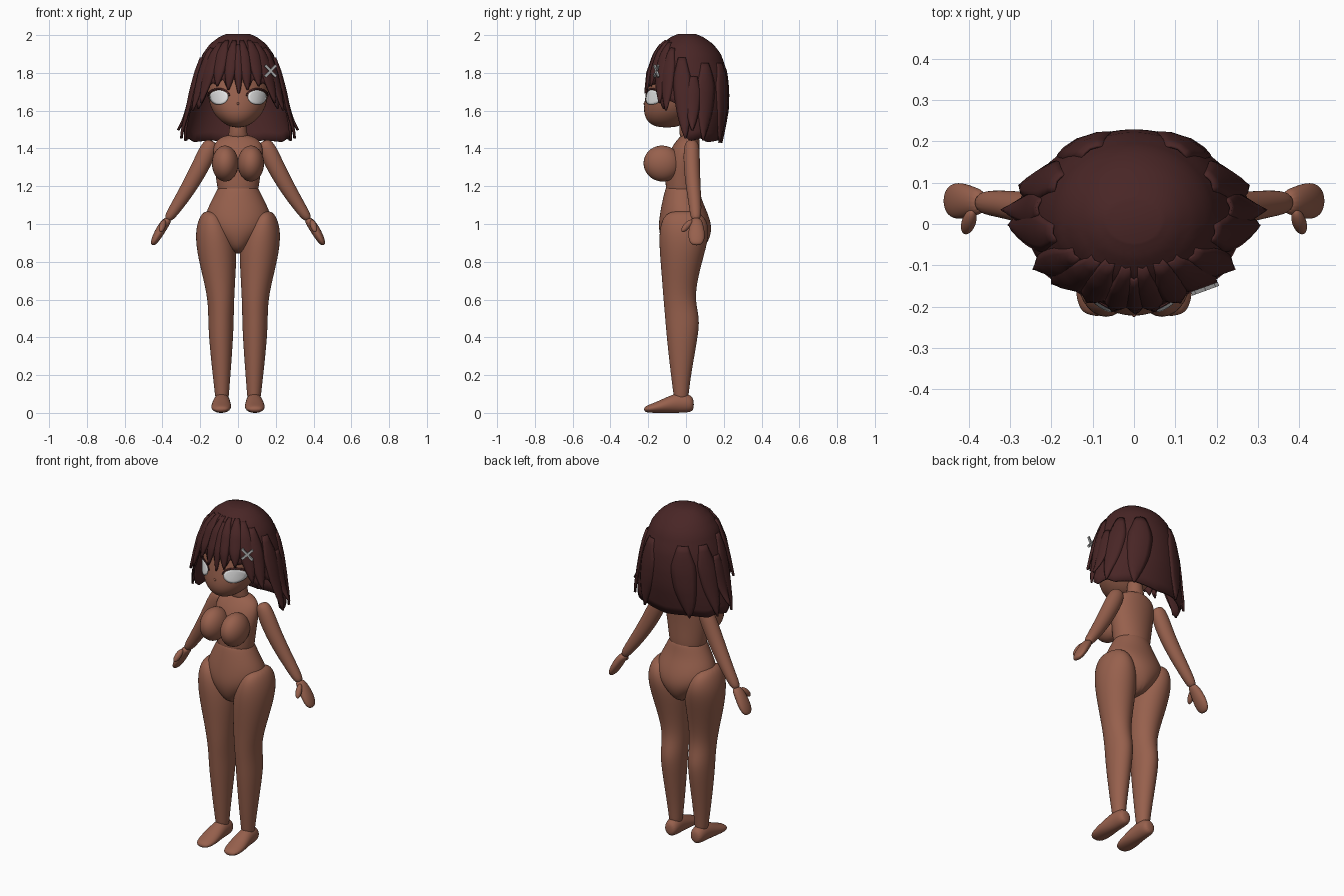
import bpy, bmesh, math
from mathutils import Vector

cube = bpy.data.objects.get("Cube")
if cube:
    bpy.data.objects.remove(cube, do_unlink=True)


def material(name, rgb):
    m = bpy.data.materials.new(name)
    m.use_nodes = True
    m.diffuse_color = (*rgb, 1)
    m.node_tree.nodes["Principled BSDF"].inputs["Base Color"].default_value = (*rgb, 1)
    return m


SKIN = material("brown skin", (0.31, 0.118, 0.074))
HAIR = material("dark red brown hair", (0.066, 0.019, 0.019))
WHITE = material("eye white", (0.8, 0.8, 0.8))
GREY = material("clip grey", (0.45, 0.45, 0.45))


def finish(name, bm, mat, subsurf=0, thickness=0):
    bmesh.ops.recalc_face_normals(bm, faces=bm.faces)
    mesh = bpy.data.meshes.new(name)
    bm.to_mesh(mesh)
    bm.free()
    mesh.materials.append(mat)
    mesh.polygons.foreach_set("use_smooth", [True] * len(mesh.polygons))
    ob = bpy.data.objects.new(name, mesh)
    bpy.context.collection.objects.link(ob)
    if subsurf:
        mod = ob.modifiers.new("Subdivision", "SUBSURF")
        mod.levels = mod.render_levels = subsurf
    if thickness:
        mod = ob.modifiers.new("Solidify", "SOLIDIFY")
        mod.thickness = thickness
        mod.offset = 0
    return ob


def bridge(bm, rows, closed=True):
    """Join rows of points into a skin of quads."""
    rows = [[bm.verts.new(p) for p in row] for row in rows]
    n = len(rows[0])
    for a, b in zip(rows, rows[1:]):
        for i in range(n if closed else n - 1):
            j = (i + 1) % n
            bm.faces.new((a[i], a[j], b[j], b[i]))
    return rows


def loft(name, rings, mat=SKIN, u=(1, 0, 0), v=(0, 1, 0), side=1):
    """Rings are x, y, z, half width along u, half depth along v."""
    u, v, bm = Vector(u), Vector(v), bmesh.new()
    rows = []
    for x, y, z, ru, rv in rings:
        row = []
        for k in range(16):
            a = math.tau * k / 16
            p = Vector((x, y, z)) + u * ru * math.cos(a) + v * rv * math.sin(a)
            row.append((p.x * side, p.y, p.z))
        rows.append(row)
    rows = bridge(bm, rows)
    bm.faces.new(rows[0])
    bm.faces.new(rows[-1])
    return finish(name, bm, mat, subsurf=2)


def ball(name, loc, scale, rot=(0, 0, 0), mat=SKIN):
    bm = bmesh.new()
    bmesh.ops.create_uvsphere(bm, u_segments=28, v_segments=18, radius=1)
    ob = finish(name, bm, mat)
    ob.location, ob.scale, ob.rotation_euler = loc, scale, rot
    return ob


# Torso, pelvis, neck and head
loft("upper_torso", [(0, .02, 1.475, .05, .04), (0, .015, 1.45, .115, .06),
                     (0, -.005, 1.4, .138, .078), (0, -.02, 1.32, .132, .09),
                     (0, -.02, 1.25, .12, .09), (0, -.02, 1.18, .11, .09),
                     (0, -.02, 1.15, .1, .08)])
loft("pelvis", [(0, -.02, 1.21, .095, .08), (0, -.02, 1.185, .112, .092),
                (0, -.02, 1.12, .145, .108), (0, -.01, 1.05, .18, .132),
                (0, -.004, .98, .175, .146), (0, -.004, .91, .1, .13),
                (0, -.01, .84, .03, .08)])
loft("neck", [(0, .02, 1.44, .065, .05), (0, .01, 1.48, .046, .046),
              (0, .005, 1.58, .045, .045)])
head = loft("head", [(0, -.1, 1.51, .03, .05), (0, -.105, 1.535, .085, .1),
                     (0, -.085, 1.59, .138, .145), (0, -.06, 1.66, .162, .162),
                     (0, -.04, 1.75, .17, .165), (0, -.02, 1.85, .155, .15),
                     (0, 0, 1.94, .08, .08)])
ball("nose", (0, -.217, 1.637), (.007, .008, .007))


def face_plate(name, rows, mat, closed):
    """Thin plate laid on the front of the head."""
    bm = bmesh.new()
    rows = bridge(bm, rows, closed)
    if closed:
        bm.faces.new(rows[-1])
    ob = finish(name, bm, mat)
    wrap = ob.modifiers.new("Shrinkwrap", "SHRINKWRAP")
    wrap.target = head
    wrap.wrap_method = "PROJECT"
    wrap.wrap_mode = "ABOVE_SURFACE"
    wrap.use_project_y = True
    wrap.offset = .005
    solid = ob.modifiers.new("Solidify", "SOLIDIFY")
    solid.thickness = .004
    solid.offset = 0
    return ob


for side, tag in ((1, "left"), (-1, "right")):
    # Bust and legs
    ball(tag + "_bust", (side * .068, -.125, 1.32), (.07, .1, .095), (-.2, 0, 0))
    loft(tag + "_leg", [(.145, -.015, 1.07, .03, .06), (.138, -.01, 1.04, .068, .115),
                        (.125, -.008, .96, .104, .138), (.112, -.02, .85, .108, .122),
                        (.1, -.032, .72, .088, .098), (.09, -.037, .6, .071, .084),
                        (.09, -.018, .5, .069, .094), (.09, -.02, .4, .066, .084),
                        (.087, -.027, .2, .048, .054), (.085, -.026, .1, .038, .041),
                        (.085, -.026, .06, .034, .037)], side=side)
    loft(tag + "_foot", [(.085, .042, .045, .025, .03), (.085, .02, .05, .043, .049),
                         (.086, -.04, .055, .045, .056), (.088, -.1, .042, .052, .043),
                         (.09, -.17, .026, .055, .027), (.09, -.225, .018, .036, .015)],
         v=(0, 0, 1), side=side)
    # Arms and hands
    slant = (.87, 0, .49)
    loft(tag + "_arm", [(.132, .03, 1.44, .028, .03), (.152, .03, 1.405, .05, .044),
                        (.2, .03, 1.3, .048, .044), (.268, .04, 1.18, .042, .039),
                        (.33, .05, 1.085, .033, .033), (.378, .052, 1.015, .024, .027)],
         u=slant, side=side)
    loft(tag + "_hand", [(.365, .053, 1.03, .02, .028), (.39, .055, 1, .026, .036),
                         (.42, .056, .95, .026, .046), (.442, .056, .91, .02, .042),
                         (.455, .056, .888, .01, .022)], u=slant, side=side)
    ball(tag + "_thumb", (side * .4, .005, .99), (.017, .017, .042), (-.7, side * -.3, 0))
    # Eyes and upper lashes
    eye = []
    for r in (1, .75, .5, .25, .05):
        ring = [math.tau * k / 24 for k in range(24)]
        eye.append([(side * (.098 + .048 * r * math.cos(a)), -.4,
                     1.675 + (.033 if math.sin(a) > 0 else .043) * r * math.sin(a))
                    for a in ring])
    face_plate(tag + "_eye", eye, WHITE, True)
    arc = [math.pi * k / 16 for k in range(17)]
    lash = [[(side * (.099 + r * .052 * math.cos(a)), -.4, 1.677 + h * math.sin(a))
             for a in arc] for r, h in ((1, .033), (1.1, .042))]
    face_plate(tag + "_lash", lash, HAIR, False)

# Hair: height, half width, front and back
PROFILE = [(2, .07, -.05, .06), (1.985, .105, -.085, .095), (1.95, .15, -.13, .145),
           (1.9, .187, -.165, .185), (1.8, .225, -.2, .22), (1.7, .25, -.21, .23),
           (1.6, .268, -.215, .226), (1.5, .285, -.215, .208), (1.42, .285, -.21, .19)]
HEM = [(0, 1.7), (7, 1.79), (14, 1.72), (20, 1.77), (30, 1.74), (38, 1.75), (46, 1.66),
       (54, 1.61), (60, 1.66), (72, 1.64), (80, 1.58), (87, 1.46), (94, 1.44),
       (112, 1.455), (125, 1.435), (150, 1.445), (181, 1.43)]


def blend(table, key):
    for a, b in zip(table, table[1:]):
        if min(a[0], b[0]) <= key <= max(a[0], b[0]):
            t = (key - a[0]) / (b[0] - a[0])
            return [p + (q - p) * t for p, q in zip(a, b)][1:]
    return table[-1][1:]


def hair_point(deg, z, out=0):
    """Point on the hair surface; 0 degrees faces the front."""
    w, front, back = blend(PROFILE, z)
    a = math.radians(deg)
    depth = .01 - front if math.cos(a) > 0 else back - .01
    return ((w + out) * math.sin(a), .01 - (depth + out) * math.cos(a), z + out * .2)


bm = bmesh.new()
angles = [-180 + 3 * k for k in range(120)]
shell = []
for r in range(21):
    t = (r / 20) ** 1.6
    shell.append([hair_point(d, 2 - (2 - blend(HEM, abs(d))[0]) * t, -.006) for d in angles])
shell = bridge(bm, shell)
bm.faces.new(shell[0])
finish("hair_shell", bm, HAIR, thickness=.012)


def lock(name, top, tip, width, flare=0):
    """Tapered strand from top to tip, each given as degrees and height."""
    bm, rows = bmesh.new(), []
    for r in range(13):
        t = r / 12
        deg = top[0] + (tip[0] - top[0]) * t
        z = top[1] + (tip[1] - top[1]) * t
        w = width * min(1, .45 + 2 * t) * (1 - t ** 3) + .3
        rows.append([hair_point(deg + w * s, z, .009 * (1 - s * s) - .002 + flare * t ** 4)
                     for s in (-1, -.6, 0, .6, 1)])
    bridge(bm, rows, False)
    finish(name, bm, HAIR, thickness=.007)


# Fringe, side and back strands
STRANDS = [("fringe_inner", (9, 1.97), (12, 1.71), 9, 0), ("fringe_mid", (28, 1.97), (27, 1.73), 11, 0),
           ("fringe_outer", (42, 1.96), (48, 1.64), 12, 0), ("temple", (58, 1.93), (60, 1.6), 11, .006),
           ("side_front", (80, 1.88), (87, 1.45), 13, .012), ("side_flick", (98, 1.78), (96, 1.49), 11, .03),
           ("side_back", (118, 1.85), (114, 1.44), 14, .012), ("back", (150, 1.85), (150, 1.43), 17, .008)]
for side, tag in ((1, "left_"), (-1, "right_")):
    for name, top, tip, width, flare in STRANDS:
        lock(tag + name + "_strand", (side * top[0], top[1]), (side * tip[0], tip[1]), width, flare)
lock("centre_fringe_strand", (0, 1.95), (1, 1.69), 6)

# Crossed hair clip
for turn in (-1, 1):
    bm = bmesh.new()
    bmesh.ops.create_cube(bm, size=1)
    clip = finish("hair_clip_bar", bm, GREY)
    clip.data.polygons.foreach_set("use_smooth", [False] * 6)
    clip.scale = (.013, .01, .085)
    clip.location = (.172, -.157, 1.81)
    clip.rotation_euler = (0, turn * math.pi / 4, .35)
